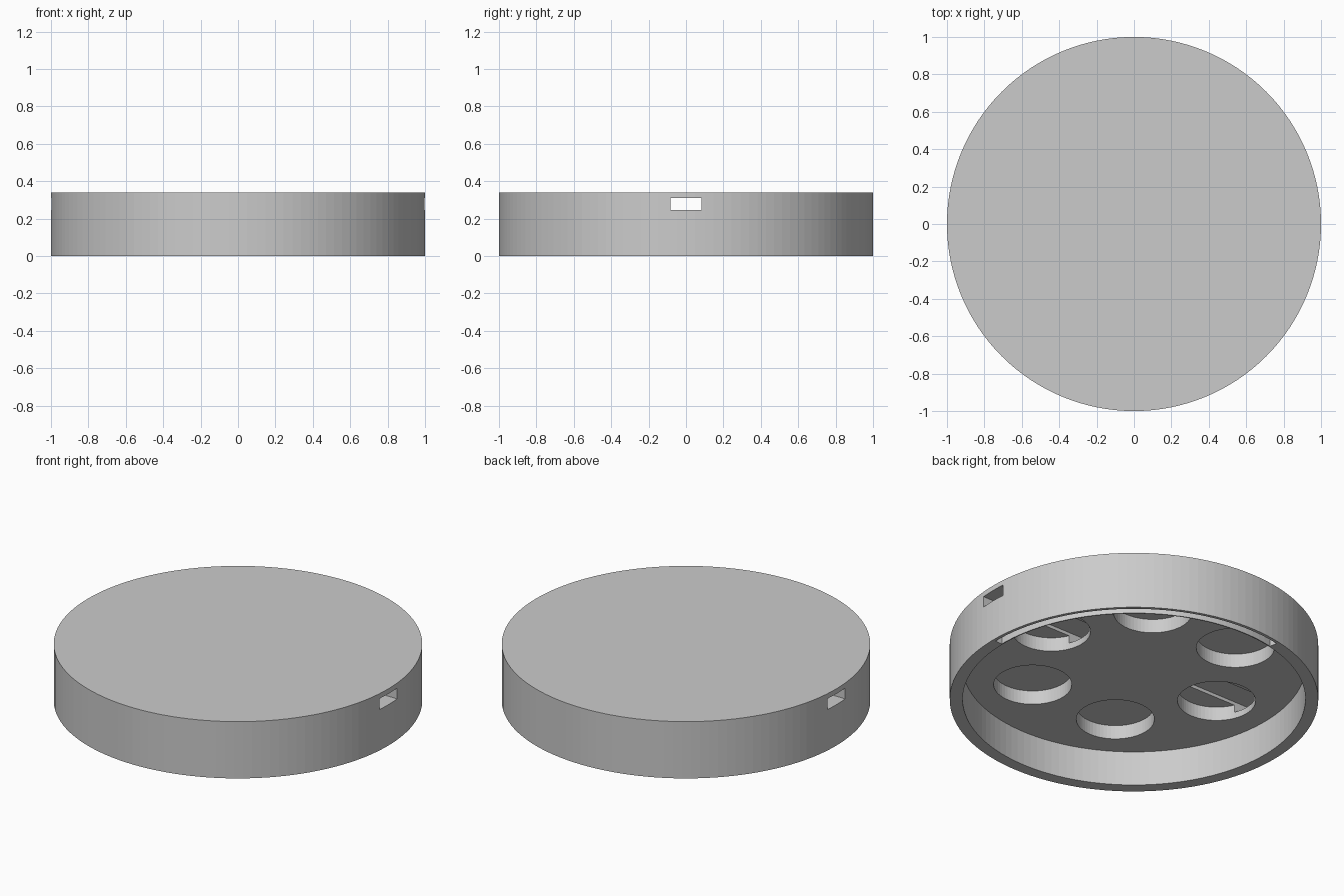
import bpy
import bmesh
import math
from mathutils import Matrix

if "Cube" in bpy.data.objects:
    bpy.data.objects.remove(bpy.data.objects["Cube"], do_unlink=True)

HEIGHT = 0.34
CEILING = 0.207     # underside of the thick top plate
HOLE_TOP = 0.29     # end of the blind pockets
SEGMENTS = 128


def make_object(name, bm):
    bmesh.ops.recalc_face_normals(bm, faces=bm.faces)
    mesh = bpy.data.meshes.new(name)
    bm.to_mesh(mesh)
    bm.free()
    obj = bpy.data.objects.new(name, mesh)
    bpy.context.collection.objects.link(obj)
    return obj


def cylinder(name, radius, bottom, top, x=0, y=0, segments=SEGMENTS):
    bm = bmesh.new()
    bmesh.ops.create_cone(bm, cap_ends=True, segments=segments, radius1=radius,
                          radius2=radius, depth=top - bottom,
                          matrix=Matrix.Translation((x, y, (top + bottom) / 2)))
    return make_object(name, bm)


def box(name, size, centre):
    bm = bmesh.new()
    bmesh.ops.create_cube(bm, size=1, matrix=Matrix.Translation(centre)
                          @ Matrix.Diagonal((*size, 1)))
    return make_object(name, bm)


def arc_bar(name, inner, outer, bottom, top, start, end, steps=36):
    """Curved bar with a rectangular cross-section."""
    bm = bmesh.new()
    rings = []
    for i in range(steps + 1):
        a = math.radians(start + (end - start) * i / steps)
        rings.append([bm.verts.new((r * math.cos(a), r * math.sin(a), z))
                      for r, z in ((inner, bottom), (outer, bottom),
                                   (outer, top), (inner, top))])
    for p, q in zip(rings, rings[1:]):
        for k in range(4):
            n = (k + 1) % 4
            bm.faces.new((p[k], p[n], q[n], q[k]))
    bm.faces.new(rings[0])
    bm.faces.new(rings[-1])
    return make_object(name, bm)


def cut(target, cutter):
    cutter.hide_render = True
    mod = target.modifiers.new("cut", 'BOOLEAN')
    mod.operation = 'DIFFERENCE'
    mod.solver = 'EXACT'
    mod.object = cutter
    bpy.context.view_layer.objects.active = target
    bpy.ops.object.modifier_apply(modifier=mod.name)
    bpy.data.objects.remove(cutter, do_unlink=True)


# Round body
body = cylinder("round_cover", 1, 0, HEIGHT)

# Open underside
cut(body, cylinder("cavity_cutter", 0.93, -0.1, CEILING))

# Ring of six blind pockets in the plate
for i in range(6):
    a = math.radians(60 * i)
    cut(body, cylinder("pocket_cutter", 0.212, 0.1, HOLE_TOP,
                       0.585 * math.cos(a), 0.585 * math.sin(a), 64))

# Straight channel through the plate from side to side
cut(body, box("channel_cutter", (2.2, 0.166, 0.065), (0, 0, 0.2775)))

# Shallow curved groove in the lower rim
cut(body, arc_bar("groove_cutter", 0.936, 0.982, -0.05, 0.05, 0, 102))

# Plain grey plastic
grey = bpy.data.materials.new("grey_plastic")
grey.use_nodes = True
colour = (0.6, 0.6, 0.6, 1)
grey.diffuse_color = colour
grey.node_tree.nodes["Principled BSDF"].inputs["Base Color"].default_value = colour
body.data.materials.clear()
body.data.materials.append(grey)
for face in body.data.polygons:
    face.material_index = 0
    face.use_smooth = False
